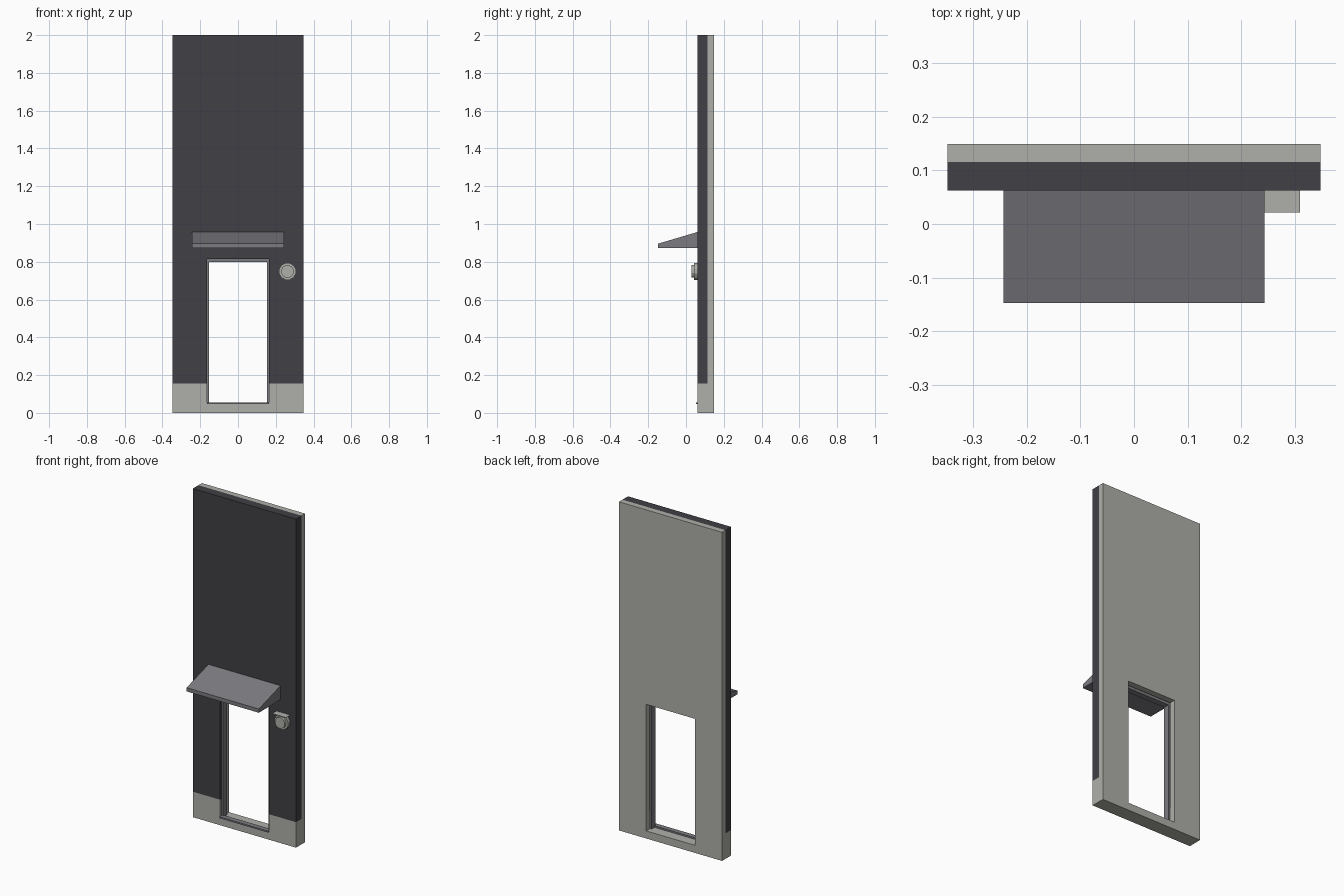
import bpy, bmesh, math

if "Cube" in bpy.data.objects:
    bpy.data.objects.remove(bpy.data.objects["Cube"])


def material(name, rgb):
    m = bpy.data.materials.new(name)
    m.diffuse_color = (*rgb, 1)
    m.use_nodes = True
    m.node_tree.nodes["Principled BSDF"].inputs["Base Color"].default_value = m.diffuse_color
    return m


DARK = material("charcoal", (0.052, 0.050, 0.058))
LIGHT = material("pale_stone", (0.43, 0.43, 0.40))
GREY = material("mid_grey", (0.20, 0.20, 0.22))


def add_object(name, bm, mat):
    bmesh.ops.recalc_face_normals(bm, faces=bm.faces)
    me = bpy.data.meshes.new(name)
    bm.to_mesh(me)
    bm.free()
    me.materials.append(mat)
    ob = bpy.data.objects.new(name, me)
    bpy.context.collection.objects.link(ob)
    return ob


def extrude(name, points, direction, mat):
    """Solid made by pushing a flat outline along a direction."""
    bm = bmesh.new()
    face = bm.faces.new([bm.verts.new(p) for p in points])
    new = bmesh.ops.extrude_face_region(bm, geom=[face])["geom"]
    verts = [g for g in new if isinstance(g, bmesh.types.BMVert)]
    bmesh.ops.translate(bm, verts=verts, vec=direction)
    return add_object(name, bm, mat)


def box(name, x0, x1, y0, y1, z0, z1, mat):
    pts = [(x0, y0, z0), (x1, y0, z0), (x1, y0, z1), (x0, y0, z1)]
    return extrude(name, pts, (0, y1 - y0, 0), mat)


def arch(name, w, hw, y0, y1, z0, hz, top, mat):
    """Panel with a doorway open at its lower edge."""
    pts = [(-w, z0), (-hw, z0), (-hw, hz), (hw, hz), (hw, z0), (w, z0), (w, top), (-w, top)]
    return extrude(name, [(x, y0, z) for x, z in pts], (0, y1 - y0, 0), mat)


W, H = 0.347, 0.164            # half widths of wall and doorway
FRONT, MID, BACK = 0.062, 0.115, 0.149
SILL, BASE, HEAD = 0.046, 0.155, 0.816

# Wall: dark cladding, pale inner layer, pale plinth and threshold
arch("cladding", W, H, FRONT, MID, BASE, HEAD, 2.0, DARK)
arch("inner_wall", W, H, MID, BACK, BASE, HEAD, 2.0, LIGHT)
for side, s in (("left", -1), ("right", 1)):
    box(side + "_plinth", *sorted((s * H, s * W)), FRONT, BACK, SILL, BASE, LIGHT)
box("threshold", -W, W, FRONT, BACK, 0, SILL, LIGHT)

# Door frame with a slim projecting sill
arch("door_frame", H, 0.153, 0.075, 0.112, SILL, 0.799, HEAD, GREY)
box("door_sill", -H, H, 0.054, 0.085, SILL, 0.055, GREY)

# Sloping canopy over the doorway
profile = [(FRONT, 0.873), (-0.147, 0.873), (-0.147, 0.896), (FRONT, 0.958)]
extrude("canopy", [(-0.243, y, z) for y, z in profile], (0.486, 0, 0), GREY)


# Round wall lamp with a thin hood
def disc(name, r, y0, y1):
    ring = [math.tau * (i + 0.5) / 12 for i in range(12)]
    pts = [(0.262 + r * math.cos(a), y0, 0.749 + r * math.sin(a)) for a in ring]
    extrude(name, pts, (0, y1 - y0, 0), LIGHT)


disc("lamp_base", 0.046, 0.042, FRONT)
disc("lamp_lens", 0.034, 0.028, 0.042)
box("lamp_hood", 0.215, 0.309, 0.021, FRONT, 0.795, 0.797, LIGHT)
